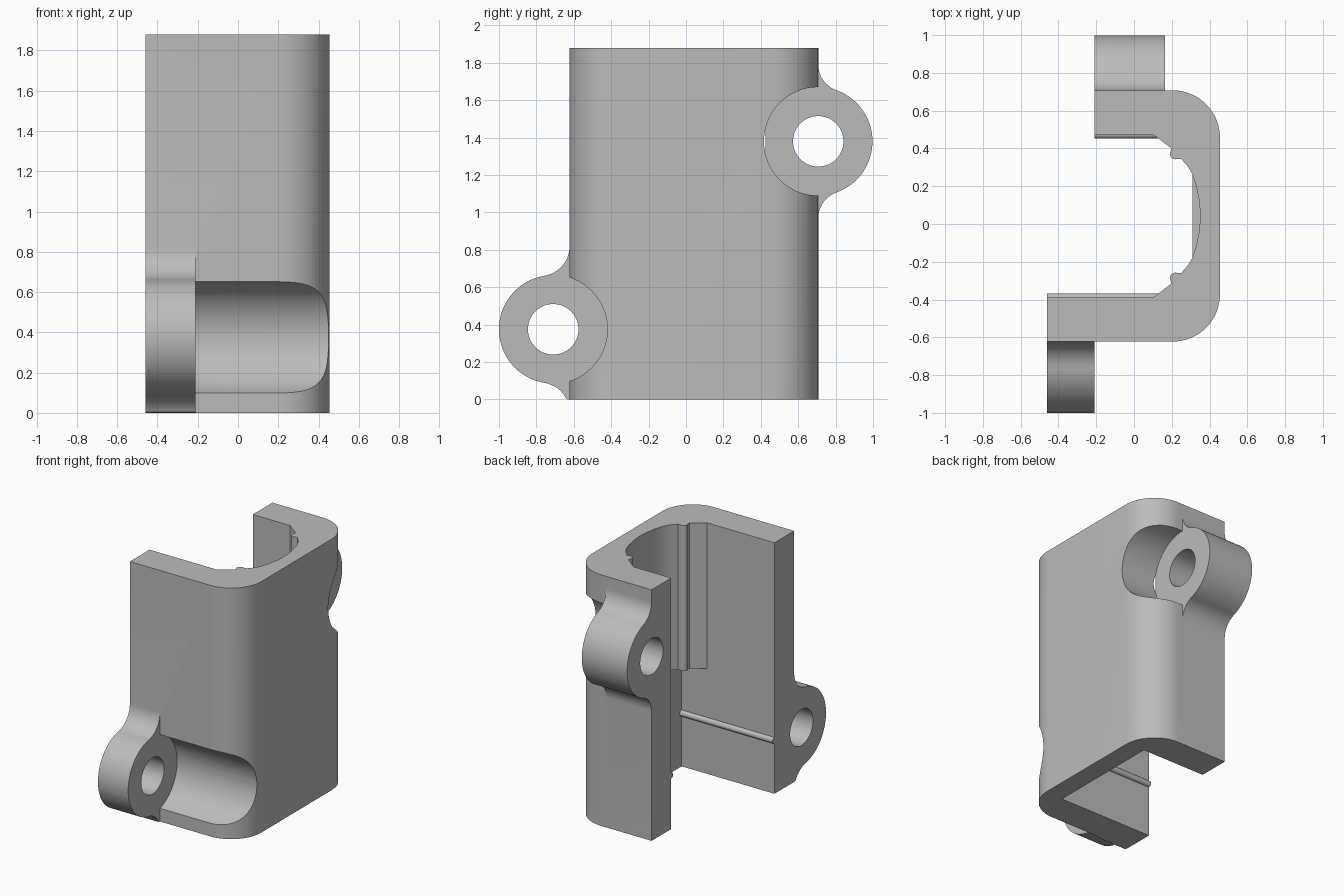
import bpy, bmesh
from math import sin, cos, pi, radians, atan2, sqrt
from mathutils import Vector

cube = bpy.data.objects.get("Cube")
if cube:
    bpy.data.objects.remove(cube, do_unlink=True)

grey = bpy.data.materials.new("plain grey")
grey.use_nodes = True
colour = (0.5, 0.5, 0.5, 1)
grey.diffuse_color = colour
grey.node_tree.nodes["Principled BSDF"].inputs["Base Color"].default_value = colour

MID = 0.0425            # centre line of the channel in y
HALF_OUT, HALF_IN = 0.665, 0.4325
HEIGHT, LEDGE = 1.88, 0.79


def arc(cx, cy, r, a0, a1, n):
    """Points on an arc, angles in degrees."""
    angles = [radians(a0 + (a1 - a0) * i / n) for i in range(n + 1)]
    return [(cx + r * cos(a), cy + r * sin(a)) for a in angles]


def prism(name, outline, lo, hi, axis):
    """Extrude an outline along z (outline is x, y) or x (outline is y, z)."""
    place = (lambda p: (p[0], p[1], lo)) if axis == "z" else (lambda p: (lo, p[0], p[1]))
    bm = bmesh.new()
    face = bm.faces.new([bm.verts.new(place(p)) for p in outline])
    new = bmesh.ops.extrude_face_region(bm, geom=[face])["geom"]
    shift = Vector((0, 0, hi - lo)) if axis == "z" else Vector((hi - lo, 0, 0))
    bmesh.ops.translate(bm, vec=shift, verts=[v for v in new if isinstance(v, bmesh.types.BMVert)])
    bmesh.ops.recalc_face_normals(bm, faces=bm.faces)
    mesh = bpy.data.meshes.new(name)
    bm.to_mesh(mesh)
    bm.free()
    mesh.materials.append(grey)
    obj = bpy.data.objects.new(name, mesh)
    bpy.context.collection.objects.link(obj)
    return obj


def rod(name, y, z, r, lo, hi, n=64):
    return prism(name, arc(y, z, r, 0, 360 - 360 / n, n - 1), lo, hi, "x")


def activate(obj):
    bpy.ops.object.select_all(action="DESELECT")
    obj.select_set(True)
    bpy.context.view_layer.objects.active = obj


def combine(target, tool, operation):
    activate(target)
    mod = target.modifiers.new("combine", "BOOLEAN")
    mod.operation, mod.solver, mod.object = operation, "EXACT", tool
    bpy.ops.object.modifier_apply(modifier=mod.name)
    bpy.data.objects.remove(tool, do_unlink=True)


def ear(name, wall, side, cy, cz, r, fillet, lo, hi):
    """Round lug blended into the wall with a fillet above and below."""
    u = (cy - wall) * side
    d = sqrt((r + fillet) ** 2 - (fillet - u) ** 2)
    end = 180 + atan2(d, fillet - u) * 180 / pi
    upper = [(-0.1, d)] + arc(fillet, d, fillet, 180, end, 12)
    lower = [(a, -b) for a, b in reversed(upper)]
    tip = arc(u, 0, r, end - 180, 180 - end, 48)[1:-1]
    outline = [(wall + side * a, max(cz + b, 0)) for a, b in upper + tip + lower]
    return prism(name, outline, lo, hi, "x")


# Channel block with two rounded corners
back, front = MID + HALF_OUT, MID - HALF_OUT
outline = [(-0.21, back), (-0.21, MID), (-0.46, MID), (-0.46, front)]
outline += arc(0.205, front + 0.25, 0.25, -90, 0, 16)
outline += arc(0.205, back - 0.25, 0.25, 0, 90, 16)
body = prism("bracket_body", outline, 0, HEIGHT, "z")

# Hinge ears: y, z, x start, x end, wall, side, fillet
ears = [(-0.71, 0.375, -0.46, -0.21, front, -1, 0.16),
        (0.707, 1.38, -0.21, 0.165, back, 1, 0.145)]
R_EAR, R_HOLE = 0.29, 0.135
for y, z, lo, hi, wall, side, fillet in ears:
    combine(body, ear("ear", wall, side, y, z, R_EAR, fillet, lo, hi), "UNION")
    # Round clearance pocket beside each ear
    combine(body, rod("pocket", y, z, R_EAR, hi, 0.7), "DIFFERENCE")

# Upper cavity: chamfered, with slim ribs and a bowed back wall
half = [(-0.7, HALF_IN), (0.1, HALF_IN), (0.195, 0.36)]
half += arc(0.22, 0.33, 0.03, 140, 290, 10)
half += [(0.25, 0.302), (0.285, 0.262), (0.31, 0.22), (0.33, 0.155), (0.345, 0.08), (0.35, 0.02)]
half += [(x, -y) for x, y in reversed(half)]
combine(body, prism("upper_cavity", [(x, y + MID) for x, y in half], LEDGE, 2.1, "z"), "DIFFERENCE")

# Lower cavity: plain rectangle
box = [(-0.7, MID - HALF_IN), (0.31, MID - HALF_IN), (0.31, MID + HALF_IN), (-0.7, MID + HALF_IN)]
combine(body, prism("lower_cavity", box, -0.2, LEDGE, "z"), "DIFFERENCE")

# Pin holes
for y, z, lo, hi, *rest in ears:
    combine(body, rod("hole", y, z, R_HOLE, lo - 0.1, hi + 0.1), "DIFFERENCE")

# Snap ridges along the inside of both arms
ridges = [rod("front_ridge", MID - HALF_IN, 0.4, 0.023, -0.46, 0.33, 24),
          rod("back_ridge", MID + HALF_IN, 0.4, 0.023, -0.21, 0.33, 24)]

for obj in [body] + ridges:
    activate(obj)
    bpy.ops.object.shade_smooth_by_angle(angle=radians(30))
